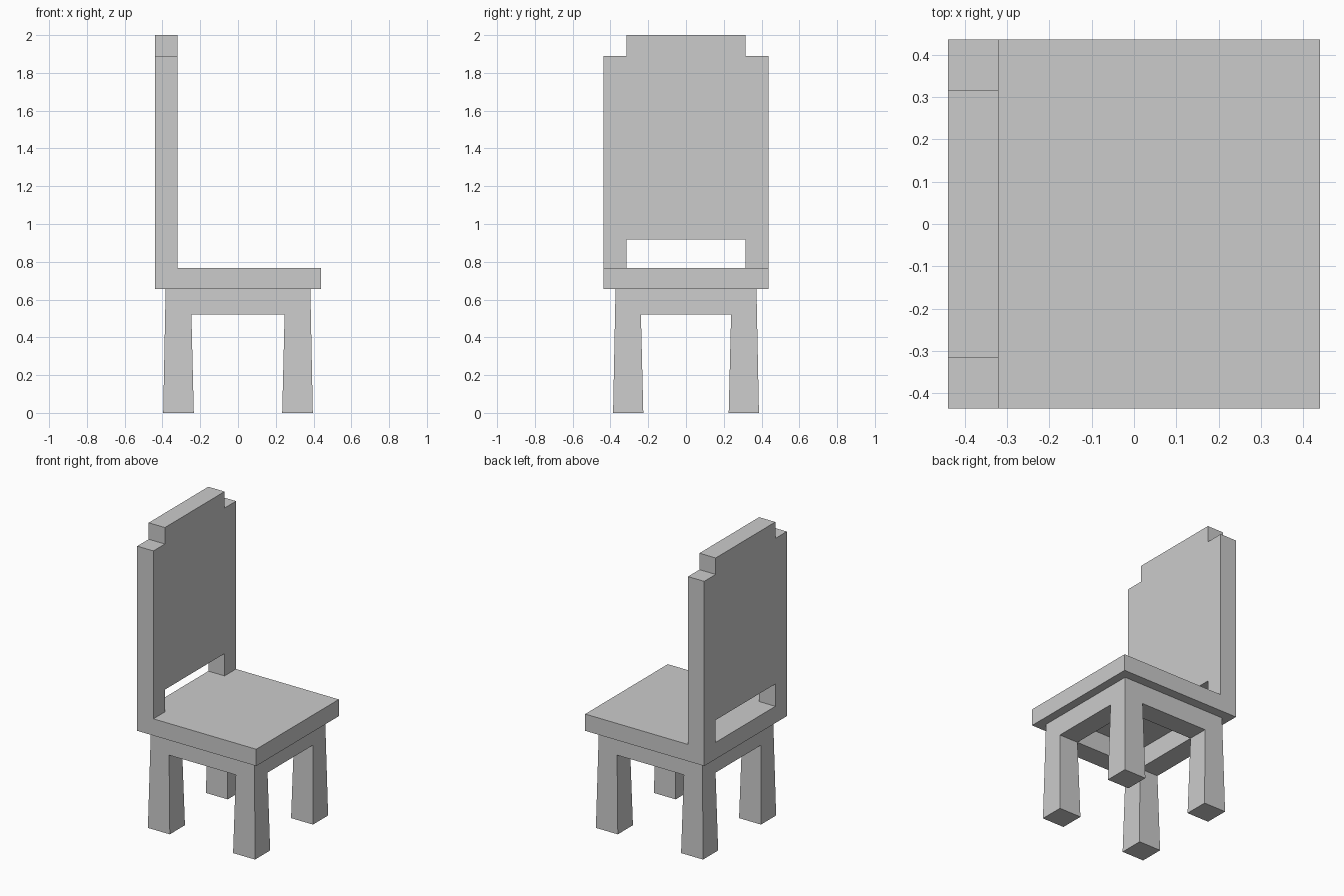
import bpy, bmesh
from math import radians

if "Cube" in bpy.data.objects:
    bpy.data.objects.remove(bpy.data.objects["Cube"])


def build_blocks(name, xs, ys, zs, keep, move=None):
    """Closed shell around the grid cells picked by keep(i, j, k); move shifts corners."""
    faces = {}
    for i in range(len(xs) - 1):
        for j in range(len(ys) - 1):
            for k in range(len(zs) - 1):
                if not keep(i, j, k):
                    continue
                c = [(i + a, j + b, k + d) for d in (0, 1)
                     for a, b in ((0, 0), (1, 0), (1, 1), (0, 1))]
                for q in ((3, 2, 1, 0), (4, 5, 6, 7), (0, 1, 5, 4),
                          (1, 2, 6, 5), (2, 3, 7, 6), (3, 0, 4, 7)):
                    loop = [c[n] for n in q]
                    key = frozenset(loop)
                    if key in faces:      # shared by two cells: interior
                        del faces[key]
                    else:
                        faces[key] = loop
    bm = bmesh.new()
    verts = {}
    for loop in faces.values():
        for g in loop:
            if g not in verts:
                p = (xs[g[0]], ys[g[1]], zs[g[2]])
                verts[g] = bm.verts.new(move(*p) if move else p)
        bm.faces.new([verts[g] for g in loop])
    bmesh.ops.dissolve_limit(bm, angle_limit=radians(0.5),
                             verts=bm.verts[:], edges=bm.edges[:])
    bmesh.ops.recalc_face_normals(bm, faces=bm.faces[:])
    mesh = bpy.data.meshes.new(name)
    bm.to_mesh(mesh)
    bm.free()
    obj = bpy.data.objects.new(name, mesh)
    bpy.context.collection.objects.link(obj)
    return obj


HX, HY = 0.44, 0.436              # seat half sizes
SEAT_LOW, SEAT_TOP = 0.656, 0.768

# Seat slab
build_blocks("seat", (-HX, HX), (-HY, HY), (SEAT_LOW, SEAT_TOP), lambda i, j, k: True)

# Backrest: slot above the seat, notched upper corners
build_blocks("backrest", (-HX, -0.32), (-HY, -0.315, 0.315, HY),
             (SEAT_TOP, 0.917, 1.89, 2.0),
             lambda i, j, k: k == 1 or (k == 0 and j != 1) or (k == 2 and j == 1))


# Legs thicken towards the floor, both outwards and inwards
def flare(x, y, z):
    t = 1 - z / SEAT_LOW

    def shift(v, mid):
        s = 1 if v > 0 else -1
        return v + s * t * (0.013 if abs(v) > mid else -0.016)
    return shift(x, 0.3), shift(y, 0.3), z


# Four legs joined by a hollow rail frame
build_blocks("legs_and_rails", (-0.383, -0.25, 0.25, 0.383),
             (-0.373, -0.242, 0.242, 0.373), (0, 0.522, SEAT_LOW),
             lambda i, j, k: (i != 1 and j != 1) if k == 0 else (i != 1 or j != 1),
             flare)
